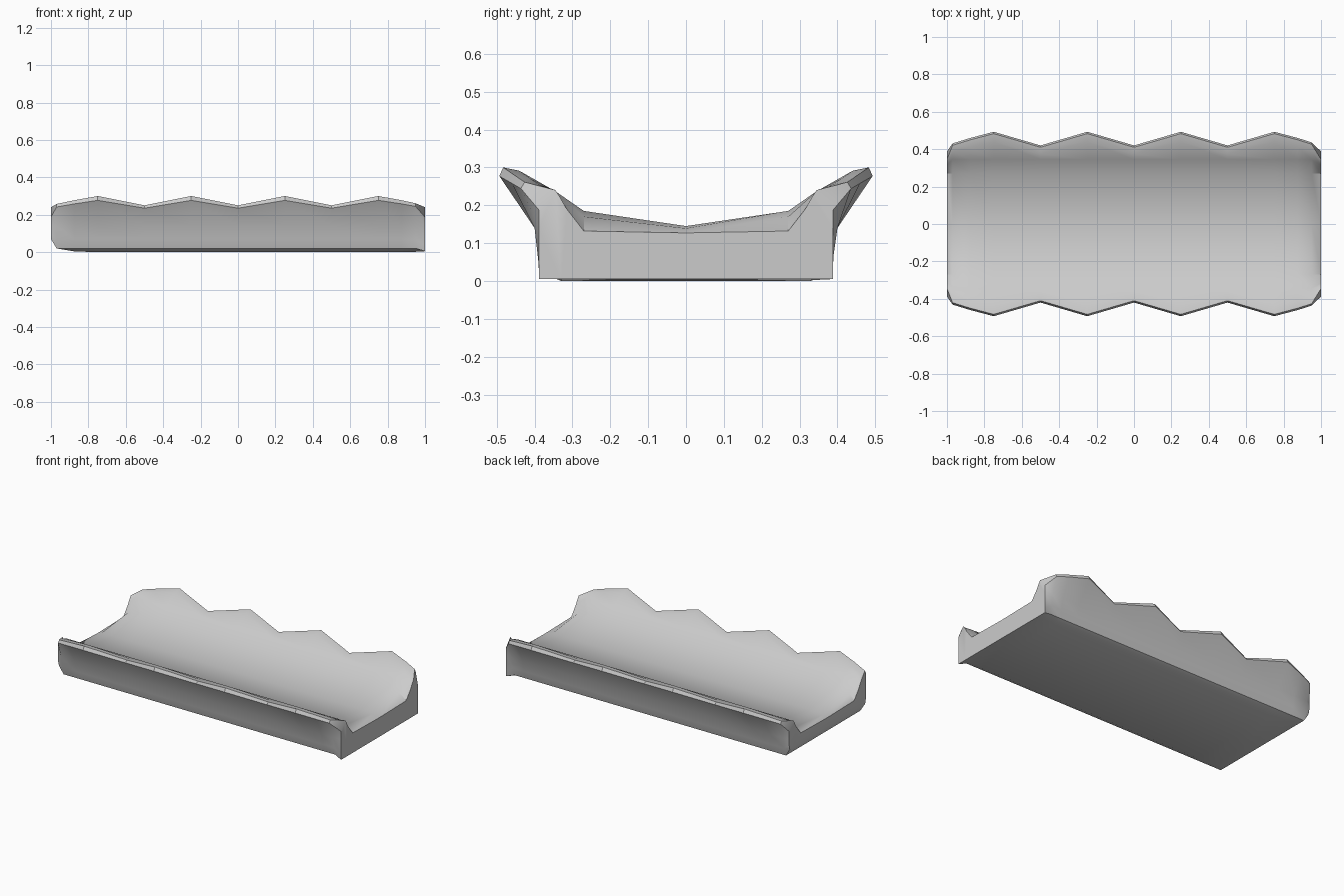
import bpy, bmesh

if "Cube" in bpy.data.objects:
    bpy.data.objects.remove(bpy.data.objects["Cube"])


def body_half(t, lift=0.0, drop=0.0):
    """Half cross-section (y, z); t blends from scallop valley (0) to peak (1)."""
    return [(0, lift), (0.33, lift), (0.375, max(0.02, lift)), (0.39, max(0.07, lift)),
            (0.40, 0.14),
            (0.42 + 0.073 * t, 0.235 + 0.042 * t),
            (0.41 + 0.073 * t, 0.25 + 0.05 * t),
            (0.375 + 0.065 * t, 0.245 + 0.046 * t),
            (0.345, 0.237), (0.27, 0.185 - drop), (0, 0.145 - drop * 0.4)]


def end_half(bottom, corner):
    """Squared-off half cross-section used at the two ends."""
    return [(0, bottom), (0.33, bottom), (corner, bottom), (0.388, bottom + 0.03),
            (0.388, 0.14), (0.388, 0.187), (0.345, 0.24), (0.335, 0.225),
            (0.315, 0.19), (0.27, 0.132), (0, 0.127)]


# Sections along the length: rounded underside at -x, square end at +x
sections = [(-1.0, end_half(0.07, 0.38)),
            (-0.97, body_half(0.15, 0.02, 0.02)),
            (-0.875, body_half(0.55, 0.004))]
sections += [(-0.75 + 0.25 * i, body_half(1 - i % 2)) for i in range(7)]
sections += [(0.875, body_half(0.55)),
             (0.95, body_half(0.22, 0.002, 0.015)),
             (1.0, end_half(0.005, 0.388))]

# Loft the mirrored sections into the scalloped trough
bm = bmesh.new()
rings = []
for x, half in sections:
    full = half + [(-y, z) for y, z in reversed(half[1:-1])]
    rings.append([bm.verts.new((x, y, z)) for y, z in full])
n = len(rings[0])
for a, b in zip(rings, rings[1:]):
    for i in range(n):
        j = (i + 1) % n
        bm.faces.new((a[i], a[j], b[j], b[i]))

# End caps
bm.faces.new(rings[0])
bm.faces.new(rings[-1])
bmesh.ops.recalc_face_normals(bm, faces=bm.faces)

mesh = bpy.data.meshes.new("scalloped_trough")
bm.to_mesh(mesh)
bm.free()
trough = bpy.data.objects.new("scalloped_trough", mesh)
bpy.context.collection.objects.link(trough)
bpy.context.view_layer.objects.active = trough
trough.select_set(True)
bpy.ops.object.shade_smooth_by_angle(angle=0.6)
